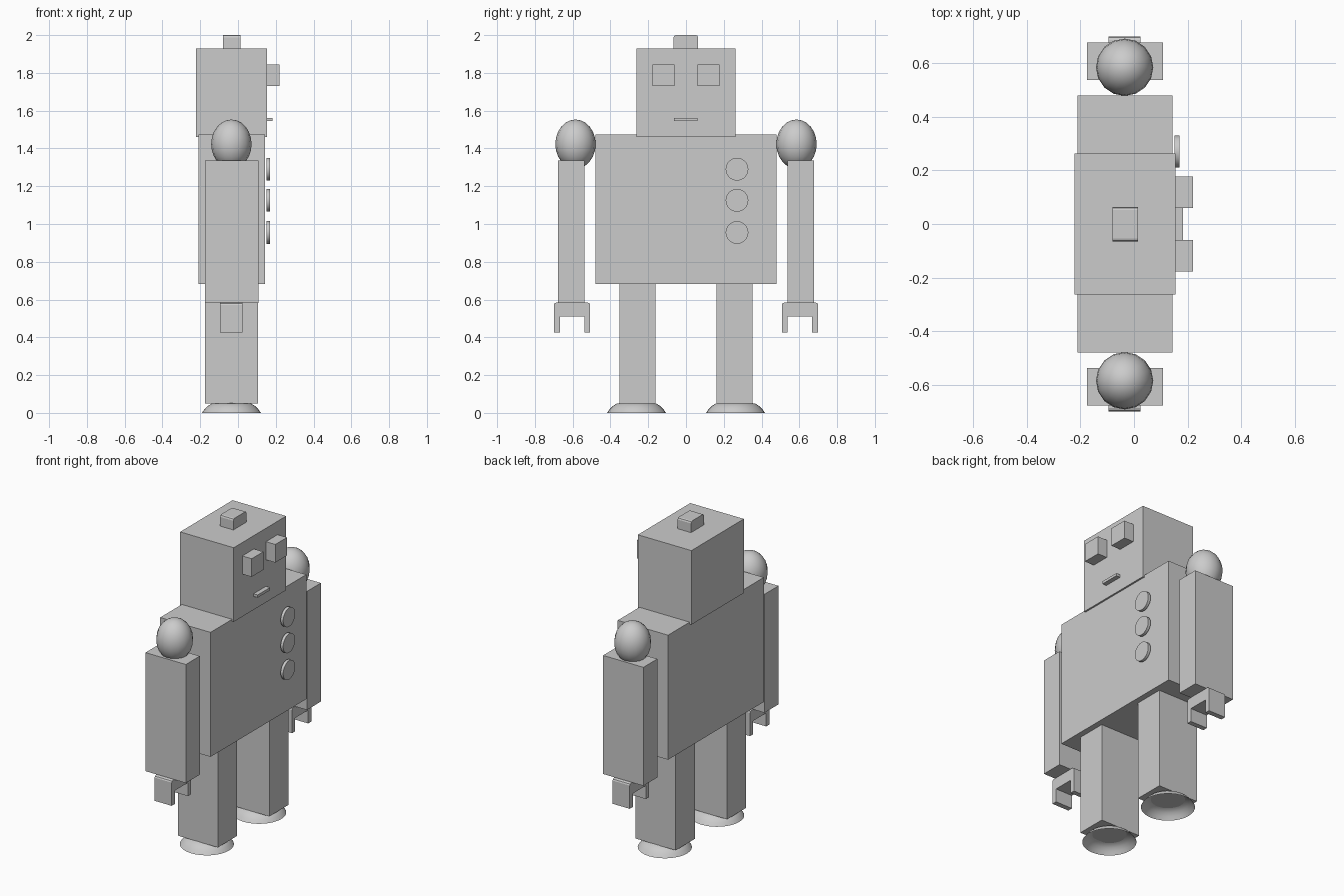
import bpy, bmesh
from math import radians, cos, sin, pi

if "Cube" in bpy.data.objects:
    bpy.data.objects.remove(bpy.data.objects["Cube"])


def finish(name, bm, smooth=None):
    bm.normal_update()
    me = bpy.data.meshes.new(name)
    bm.to_mesh(me)
    bm.free()
    ob = bpy.data.objects.new(name, me)
    bpy.context.collection.objects.link(ob)
    if smooth:
        bpy.ops.object.select_all(action='DESELECT')
        ob.select_set(True)
        bpy.context.view_layer.objects.active = ob
        bpy.ops.object.shade_smooth_by_angle(angle=radians(smooth))
    return ob


def extrude_x(name, profile, x0, x1, smooth=None):
    """Solid from a (y, z) outline, running from x0 to x1."""
    bm = bmesh.new()
    face = bm.faces.new([bm.verts.new((x0, y, z)) for y, z in profile])
    res = bmesh.ops.extrude_face_region(bm, geom=[face])
    for v in res["geom"]:
        if isinstance(v, bmesh.types.BMVert):
            v.co.x = x1
    bmesh.ops.recalc_face_normals(bm, faces=bm.faces)
    return finish(name, bm, smooth)


def box(name, x, y, z):
    return extrude_x(name, [(y[0], z[0]), (y[1], z[0]), (y[1], z[1]), (y[0], z[1])], *x)


def lathe(name, profile, center, segments=32):
    """Open shell from an (r, z) profile turned about a vertical axis."""
    bm = bmesh.new()
    verts = [bm.verts.new((center[0] + r, center[1], z)) for r, z in profile]
    edges = [bm.edges.new(p) for p in zip(verts, verts[1:])]
    bmesh.ops.spin(bm, geom=verts + edges, cent=(*center, 0), axis=(0, 0, 1),
                   angle=2 * pi, steps=segments, use_merge=True)
    bmesh.ops.remove_doubles(bm, verts=bm.verts, dist=1e-4)
    bmesh.ops.recalc_face_normals(bm, faces=bm.faces)
    return finish(name, bm, 50)


def ellipsoid(name, center, radii):
    bm = bmesh.new()
    bmesh.ops.create_uvsphere(bm, u_segments=16, v_segments=12, radius=1)
    bmesh.ops.scale(bm, vec=radii, verts=bm.verts)
    bmesh.ops.translate(bm, vec=center, verts=bm.verts)
    return finish(name, bm, 60)


# Torso and head
box("torso", (-0.21, 0.143), (-0.48, 0.48), (0.683, 1.473))
box("head", (-0.222, 0.154), (-0.263, 0.263), (1.46, 1.93))

# Head knob with softened top corners
extrude_x("head_knob", [(-0.066, 1.93), (0.064, 1.93), (0.064, 1.988), (0.06, 1.997), (0.052, 2.0),
                        (-0.054, 2.0), (-0.062, 1.997), (-0.066, 1.988)], -0.08, 0.014)

# Face
for side in (-1, 1):
    box("eye", (0.154, 0.22), sorted((side * 0.06, side * 0.177)), (1.73, 1.845))
box("mouth", (0.154, 0.183), (-0.064, 0.06), (1.545, 1.562))

# Chest buttons
for z in (1.29, 1.125, 0.955):
    ring = [(0.27 + 0.06 * cos(2 * pi * i / 32), z + 0.06 * sin(2 * pi * i / 32)) for i in range(32)]
    extrude_x("button", ring, 0.152, 0.17, 30)

# C-shaped hand outline, as (distance from middle, z)
hand = [(0.507, 0.425), (0.538, 0.425), (0.538, 0.51), (0.668, 0.51), (0.668, 0.425), (0.7, 0.425),
        (0.7, 0.572), (0.696, 0.58), (0.687, 0.584), (0.52, 0.584), (0.511, 0.58), (0.507, 0.572)]
foot = [(0.156, 0), (0.142, 0.02), (0.126, 0.036), (0.105, 0.049), (0.06, 0.056), (0, 0.058)]

# Limbs, one set per side
for side in (-1, 1):
    def span(a, b):
        return sorted((side * a, side * b))
    ellipsoid("shoulder", (-0.035, side * 0.585, 1.423), (0.107, 0.107, 0.13))
    box("arm", (-0.175, 0.108), span(0.537, 0.677), (0.583, 1.335))
    extrude_x("hand", [(side * y, z) for y, z in hand], -0.095, 0.025)
    box("leg", (-0.175, 0.106), span(0.162, 0.353), (0.05, 0.685))
    lathe("foot", foot, (-0.035, side * 0.262))
